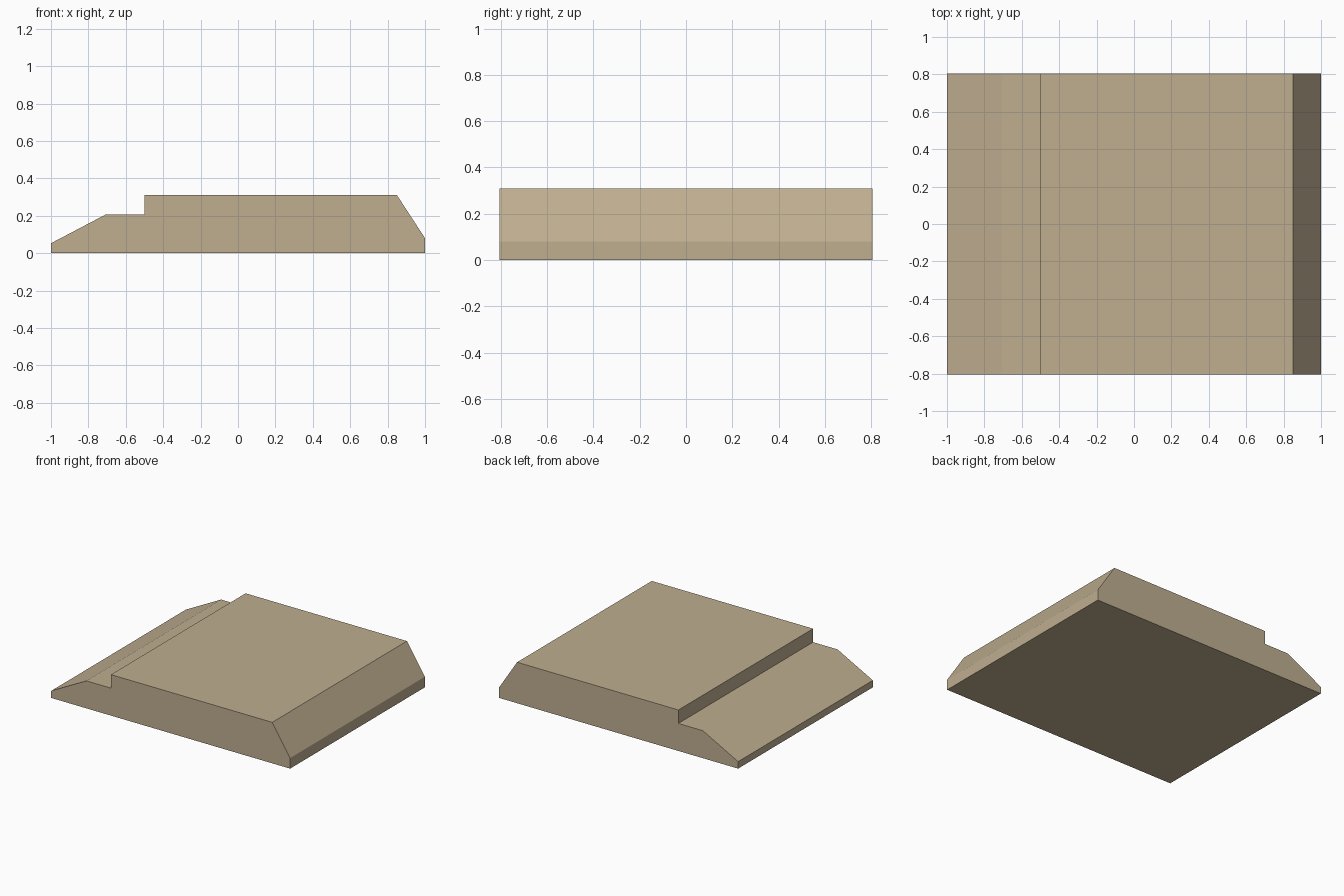
import bpy
import bmesh

if "Cube" in bpy.data.objects:
    bpy.data.objects.remove(bpy.data.objects["Cube"])

# Side profile (x, z), extruded along y
PROFILE = [(-1, 0), (1, 0), (1, 0.08), (0.85, 0.31),
           (-0.5, 0.31), (-0.5, 0.208), (-0.705, 0.208), (-1, 0.053)]
HALF_DEPTH = 0.805

tan = bpy.data.materials.new("tan")
tan.diffuse_color = (0.52, 0.425, 0.28, 1)
tan.use_nodes = True
tan.node_tree.nodes["Principled BSDF"].inputs["Base Color"].default_value = tan.diffuse_color

# Stepped slab with sloped ends
bm = bmesh.new()
face = bm.faces.new([bm.verts.new((x, -HALF_DEPTH, z)) for x, z in PROFILE])
extruded = bmesh.ops.extrude_face_region(bm, geom=[face])["geom"]
bmesh.ops.translate(bm, vec=(0, 2 * HALF_DEPTH, 0),
                    verts=[g for g in extruded if isinstance(g, bmesh.types.BMVert)])
# Keep the front cap so the solid stays closed
if not face.is_valid or any(len(e.link_faces) < 2 for e in bm.edges):
    bmesh.ops.holes_fill(bm, edges=bm.edges[:], sides=0)
bmesh.ops.recalc_face_normals(bm, faces=bm.faces[:])

mesh = bpy.data.meshes.new("stepped_slab")
bm.to_mesh(mesh)
bm.free()
mesh.materials.append(tan)
bpy.context.collection.objects.link(bpy.data.objects.new("stepped_slab", mesh))
